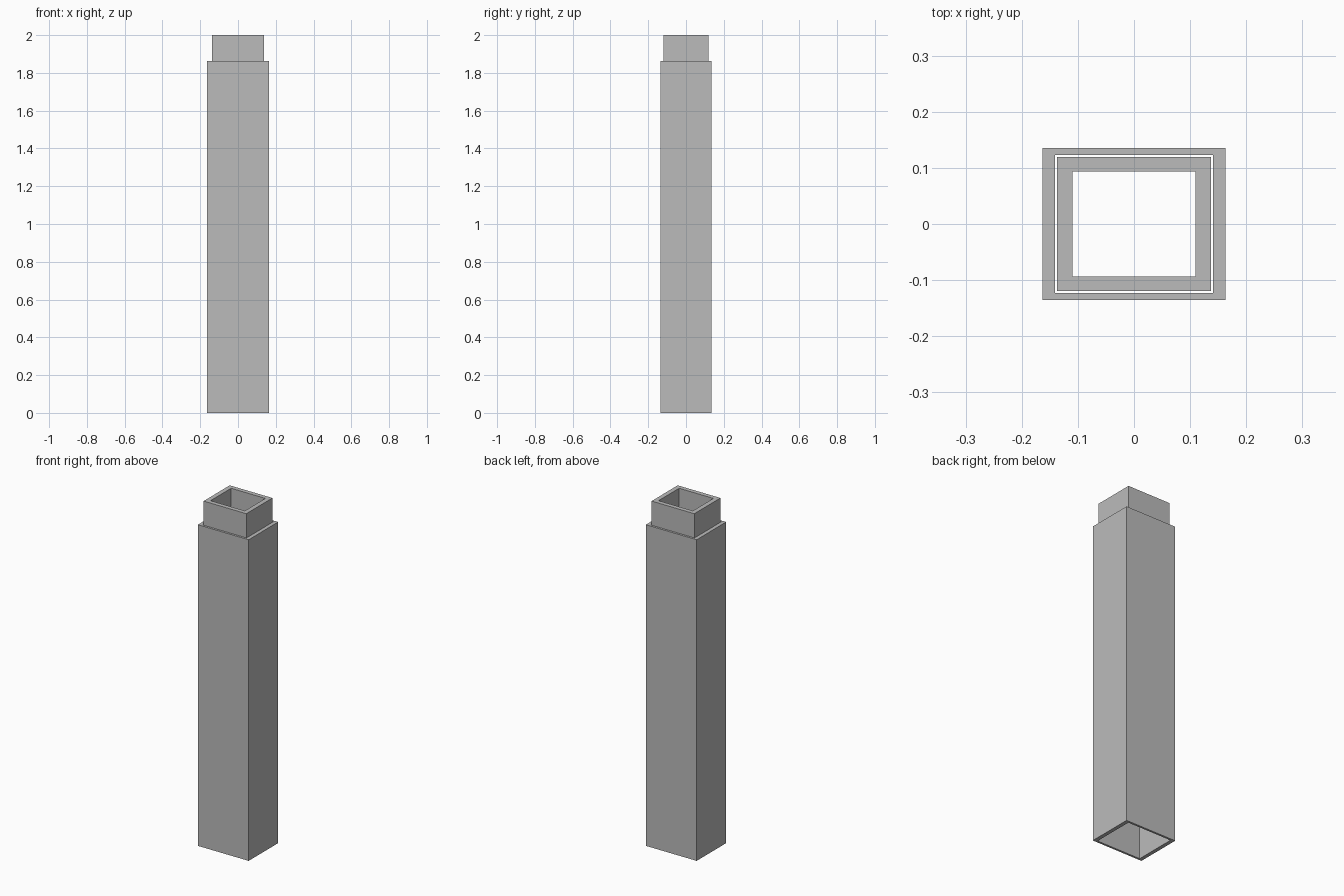
import bpy
import bmesh

cube = bpy.data.objects.get("Cube")
if cube:
    bpy.data.objects.remove(cube, do_unlink=True)

# Single flat grey
grey = bpy.data.materials.new("plain grey")
grey.use_nodes = True
colour = (0.5, 0.5, 0.5, 1.0)
grey.diffuse_color = colour
grey.node_tree.nodes["Principled BSDF"].inputs["Base Color"].default_value = colour


def square_tube(name, outer, inner, bottom, top):
    """Open rectangular tube; outer and inner are half sizes in x and y."""
    bm = bmesh.new()

    def ring(half, z):
        return [bm.verts.new((sx * half[0], sy * half[1], z))
                for sx, sy in ((-1, -1), (1, -1), (1, 1), (-1, 1))]

    # Closed loop of rings: up the outside, over the rim, down the inside
    rings = [ring(outer, bottom), ring(outer, top), ring(inner, top), ring(inner, bottom)]
    for a, b in zip(rings, rings[1:] + rings[:1]):
        for i in range(4):
            j = (i + 1) % 4
            bm.faces.new((a[i], a[j], b[j], b[i]))
    bmesh.ops.recalc_face_normals(bm, faces=bm.faces)
    mesh = bpy.data.meshes.new(name)
    bm.to_mesh(mesh)
    bm.free()
    mesh.materials.append(grey)
    obj = bpy.data.objects.new(name, mesh)
    bpy.context.collection.objects.link(obj)
    return obj


# Outer sleeve, and the narrower tube that slides inside it with a small gap
square_tube("outer_sleeve", (0.163, 0.135), (0.141, 0.123), 0.0, 1.862)
square_tube("inner_tube", (0.137, 0.1195), (0.11, 0.094), 0.3, 2.0)
